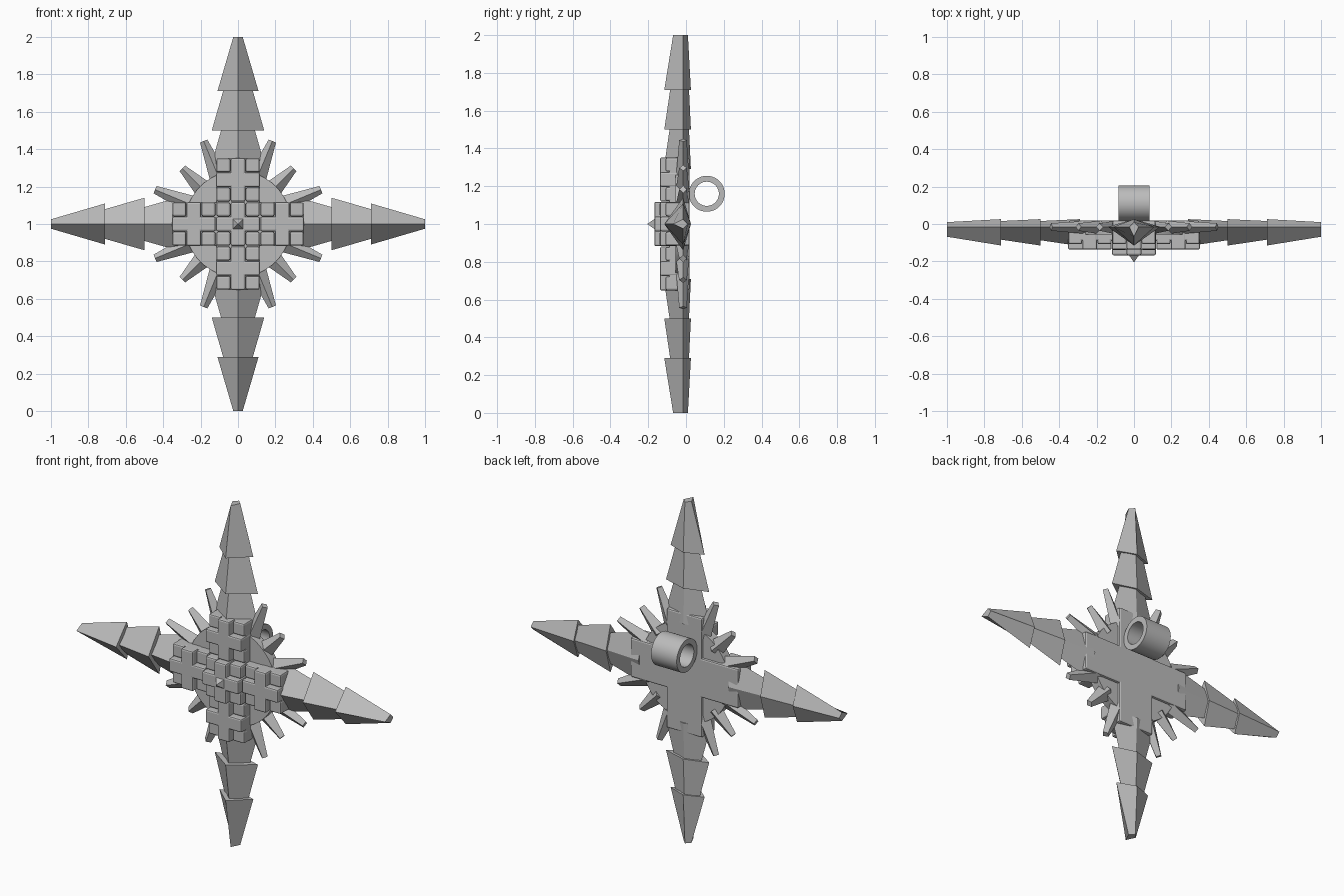
import bpy, bmesh, math
from mathutils import Matrix, Vector

cube = bpy.data.objects.get("Cube")
if cube:
    bpy.data.objects.remove(cube, do_unlink=True)

grey = bpy.data.materials.new("plain grey")
grey.use_nodes = True
grey.diffuse_color = (0.5, 0.5, 0.5, 1)
grey.node_tree.nodes["Principled BSDF"].inputs["Base Color"].default_value = (0.5, 0.5, 0.5, 1)

MID = 1.0       # height of the centre
RIDGE = -0.015  # depth of the side ridges of all spikes


def finish(name, bm, angle=0.0):
    """Turn a bmesh built around the origin into an object, spun about the y axis."""
    bmesh.ops.recalc_face_normals(bm, faces=bm.faces)
    bm.transform(Matrix.Translation((0, 0, MID)) @ Matrix.Rotation(angle, 4, 'Y'))
    mesh = bpy.data.meshes.new(name)
    bm.to_mesh(mesh)
    bm.free()
    mesh.materials.append(grey)
    obj = bpy.data.objects.new(name, mesh)
    bpy.context.collection.objects.link(obj)
    return obj


def smooth(obj):
    bpy.ops.object.select_all(action='DESELECT')
    obj.select_set(True)
    bpy.context.view_layer.objects.active = obj
    bpy.ops.object.shade_smooth_by_angle(angle=math.radians(35))


def spike(name, start, end, angle):
    """Diamond frustum; start and end are (radius, half width, front y, back y)."""
    bm = bmesh.new()
    rings = []
    for r, w, front, back in (start, end):
        pts = ((w, RIDGE), (0, back), (-w, RIDGE), (0, front))
        rings.append([bm.verts.new((x, y, r)) for x, y in pts])
    for i in range(4):
        j = (i + 1) % 4
        bm.faces.new((rings[0][i], rings[0][j], rings[1][j], rings[1][i]))
    for ring in rings:
        bm.faces.new(ring)
    return finish(name, bm, angle)


def block(name, x, z, half_x, half_z, front, back, angle=0.0, bevel=0.009):
    """Box with softened edges."""
    bm = bmesh.new()
    size = Vector((2 * half_x, back - front, 2 * half_z))
    bmesh.ops.create_cube(bm, size=1, matrix=Matrix.Translation((x, (front + back) / 2, z))
                          @ Matrix.Diagonal(size).to_4x4())
    bmesh.ops.bevel(bm, geom=bm.edges[:], offset=bevel, segments=2, profile=0.5, affect='EDGES')
    return finish(name, bm, angle)


def plus(name, z, corner_front, front, angle=0.0):
    """Raised plus over a square of nine cells."""
    block(name + "_upright", 0, z, 0.039, 0.117, front, -0.02, angle)
    block(name + "_crossbar", 0, z, 0.117, 0.039, front, -0.02, angle)
    for sx in (-1, 1):
        for sz in (-1, 1):
            block(name + "_corner", sx * 0.078, z + sz * 0.078, 0.037, 0.037,
                  corner_front, -0.02, angle)


# Round backing disc
bm = bmesh.new()
bmesh.ops.create_cone(bm, cap_ends=True, segments=64, radius1=0.285, radius2=0.285,
                      depth=0.06, matrix=Matrix.Translation((0, -0.025, 0))
                      @ Matrix.Rotation(math.pi / 2, 4, 'X'))
smooth(finish("backing_disc", bm))

# Cross-shaped base, flat on the back
block("cross_base_upright", 0, 0, 0.115, 0.35, -0.09, 0.018)
block("cross_base_crossbar", 0, 0, 0.35, 0.115, -0.09, 0.018)

# Four long arms of three stacked spikes, with a plus block at each root
for k in range(4):
    a = k * math.pi / 2
    spike("arm_inner_spike", (0.29, 0.15, -0.118, 0.026), (0.58, 0.068, -0.075, 0.012), a)
    spike("arm_middle_spike", (0.5, 0.14, -0.115, 0.026), (0.79, 0.057, -0.072, 0.012), a)
    spike("arm_outer_spike", (0.71, 0.11, -0.115, 0.026), (1.0, 0.025, -0.068, 0.01), a)
    plus("arm_plus", 0.236, -0.108, -0.137, a)

    # Three short rays between neighbouring arms
    for degrees, length in ((22.5, 0.48), (45, 0.42), (67.5, 0.48)):
        spike("short_ray", (0.25, 0.052, -0.055, 0.018), (length, 0.021, -0.036, 0.004),
              a + math.radians(degrees))

# Centre plus and its small pointed stud
plus("centre_plus", 0, -0.14, -0.168)
bm = bmesh.new()
bmesh.ops.create_cone(bm, cap_ends=True, segments=4, radius1=0.039, radius2=0, depth=0.039,
                      matrix=Matrix.Translation((0, -0.1855, 0))
                      @ Matrix.Rotation(math.pi / 2, 4, 'X')
                      @ Matrix.Rotation(math.pi / 4, 4, 'Z'))
finish("centre_stud", bm)

# Hanging tube on the back: a rectangular section spun about the x axis
bm = bmesh.new()
centre = Vector((0, 0.11, 0.16))
corners = ((-0.083, 0.095), (0.083, 0.095), (0.083, 0.064), (-0.083, 0.064))
verts = [bm.verts.new(centre + Vector((x, 0, r))) for x, r in corners]
edges = [bm.edges.new((verts[i], verts[(i + 1) % 4])) for i in range(4)]
bmesh.ops.spin(bm, geom=verts + edges, cent=centre, axis=(1, 0, 0),
               angle=2 * math.pi, steps=48, use_duplicate=False)
bmesh.ops.remove_doubles(bm, verts=bm.verts[:], dist=0.0005)
smooth(finish("hanging_tube", bm))
